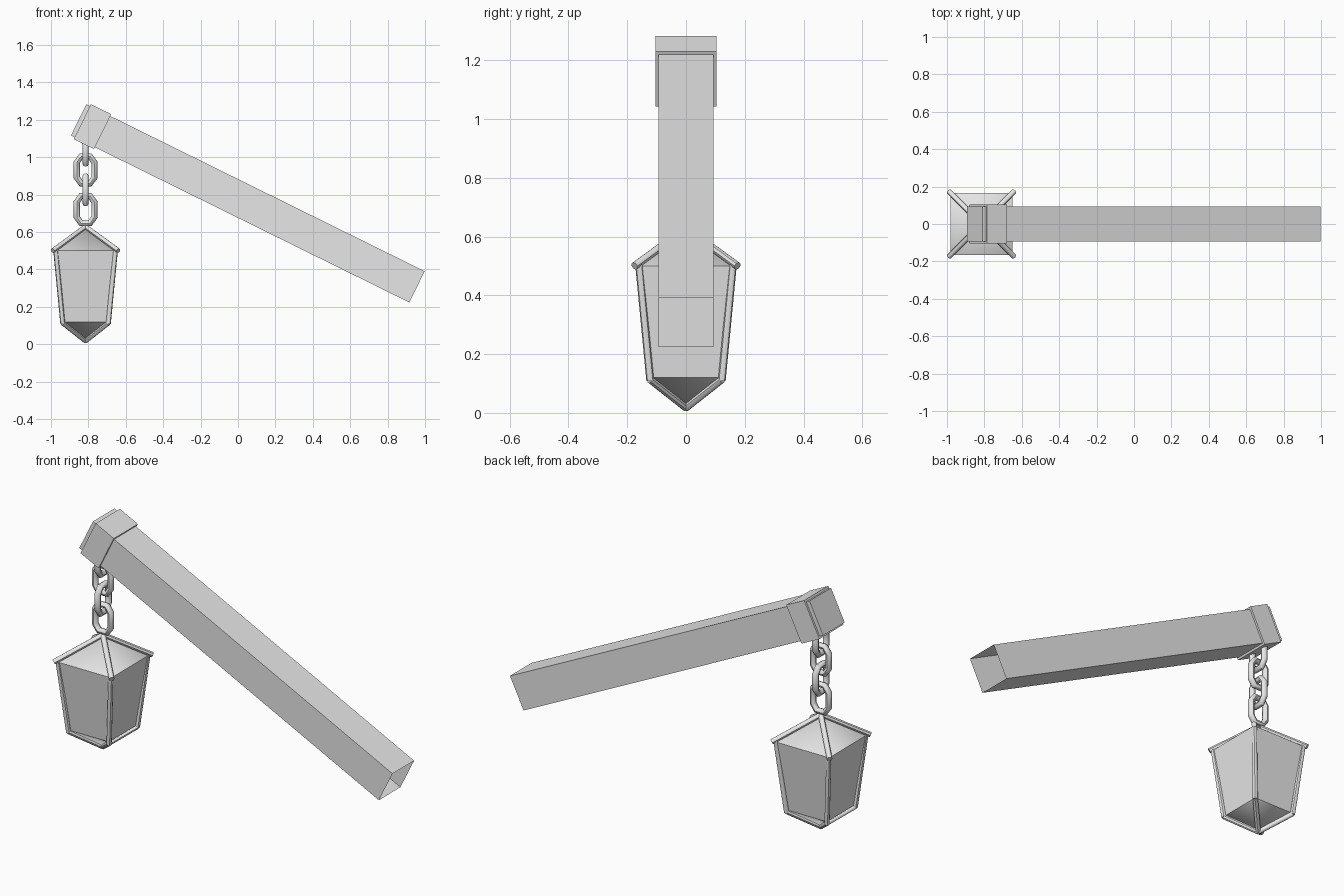
import bpy, bmesh
from math import atan2, pi
from mathutils import Vector, Matrix

cube = bpy.data.objects.get("Cube")
if cube:
    bpy.data.objects.remove(cube, do_unlink=True)

grey = bpy.data.materials.new("plain grey")
grey.use_nodes = True
colour = (0.8, 0.8, 0.8, 1)
grey.diffuse_color = colour
grey.node_tree.nodes["Principled BSDF"].inputs["Base Color"].default_value = colour

LAMP_X = -0.815


def finish(name, bm, smooth=False):
    bmesh.ops.recalc_face_normals(bm, faces=bm.faces)
    mesh = bpy.data.meshes.new(name)
    bm.to_mesh(mesh)
    bm.free()
    obj = bpy.data.objects.new(name, mesh)
    bpy.context.collection.objects.link(obj)
    mesh.materials.append(grey)
    for face in mesh.polygons:
        face.use_smooth = smooth
    return obj


def box(name, start, end, size, open_end=False):
    """Square bar between two points in the xz plane."""
    start, end = Vector(start), Vector(end)
    d = end - start
    bm = bmesh.new()
    bmesh.ops.create_cube(bm, size=1)
    if open_end:
        far = [f for f in bm.faces if f.calc_center_median().x > 0.4]
        bmesh.ops.delete(bm, geom=far, context='FACES_ONLY')
    bm.transform(Matrix.Translation((start + end) / 2)
                 @ Matrix.Rotation(-atan2(d.z, d.x), 4, 'Y')
                 @ Matrix.Diagonal((d.length, size, size, 1)))
    return finish(name, bm)


def rod(name, points, radius, closed=False):
    """Round bar along a path."""
    curve = bpy.data.curves.new(name, 'CURVE')
    curve.dimensions = '3D'
    curve.bevel_depth = radius
    curve.bevel_resolution = 2
    curve.use_fill_caps = True
    spline = curve.splines.new('POLY')
    spline.points.add(len(points) - 1)
    for p, co in zip(spline.points, points):
        p.co = (*co, 1)
    spline.use_cyclic_u = closed
    obj = bpy.data.objects.new(name, curve)
    bpy.context.collection.objects.link(obj)
    bpy.ops.object.select_all(action='DESELECT')
    obj.select_set(True)
    bpy.context.view_layer.objects.active = obj
    bpy.ops.object.convert(target='MESH')
    obj = bpy.context.object
    obj.data.materials.clear()
    obj.data.materials.append(grey)
    bpy.ops.object.shade_smooth_by_angle(angle=pi / 4)
    return obj


def frustum(name, z0, half0, z1, half1, smooth=False):
    """Four uncapped sides; a half width of zero gives a point."""
    bm = bmesh.new()
    rings = []
    for z, h in ((z0, half0), (z1, half1)):
        rings.append([bm.verts.new((LAMP_X + x * h, y * h, z))
                      for x, y in ((-1, -1), (1, -1), (1, 1), (-1, 1))])
    for i in range(4):
        j = (i + 1) % 4
        bm.faces.new((rings[0][i], rings[0][j], rings[1][j], rings[1][i]))
    bmesh.ops.remove_doubles(bm, verts=bm.verts, dist=0.0001)
    return finish(name, bm, smooth)


# Sloping hollow beam and the collar at its raised end
high, low = Vector((-0.852, 0, 1.2)), Vector((0.957, 0, 0.307))
along = (low - high).normalized()
box("beam", high, low, 0.186, open_end=True)
box("collar", high + along * 0.022, high + along * 0.143, 0.208)

# Lantern panes, roof and pointed base
frustum("lantern_roof", 0.5, 0.165, 0.625, 0, smooth=True)
frustum("lantern_panes", 0.12, 0.118, 0.5, 0.165)
frustum("lantern_base", 0.02, 0, 0.12, 0.118, smooth=True)

# Lantern frame bars on the four corners
for sx in (-1, 1):
    for sy in (-1, 1):
        def corner(h, z):
            return (LAMP_X + sx * h, sy * h, z)
        rod("roof_bar", [corner(0, 0.628), corner(0.175, 0.5)], 0.014)
        rod("corner_post", [corner(0.16, 0.505), corner(0.122, 0.11)], 0.013)
        rod("base_bar", [corner(0.122, 0.113), corner(0, 0.017)], 0.013)

# Chain links, alternating direction
outline = [(0.047, 0.04), (0.024, 0.073), (-0.024, 0.073),
           (-0.047, 0.04), (-0.047, -0.04), (-0.024, -0.073),
           (0.024, -0.073), (0.047, -0.04)]
for i in range(4):
    z = 0.72 + i * 0.106
    path = [(LAMP_X + a, 0, z + b) if i % 2 == 0 else (LAMP_X, a, z + b)
            for a, b in outline]
    rod("chain_link", path, 0.017, closed=True)
